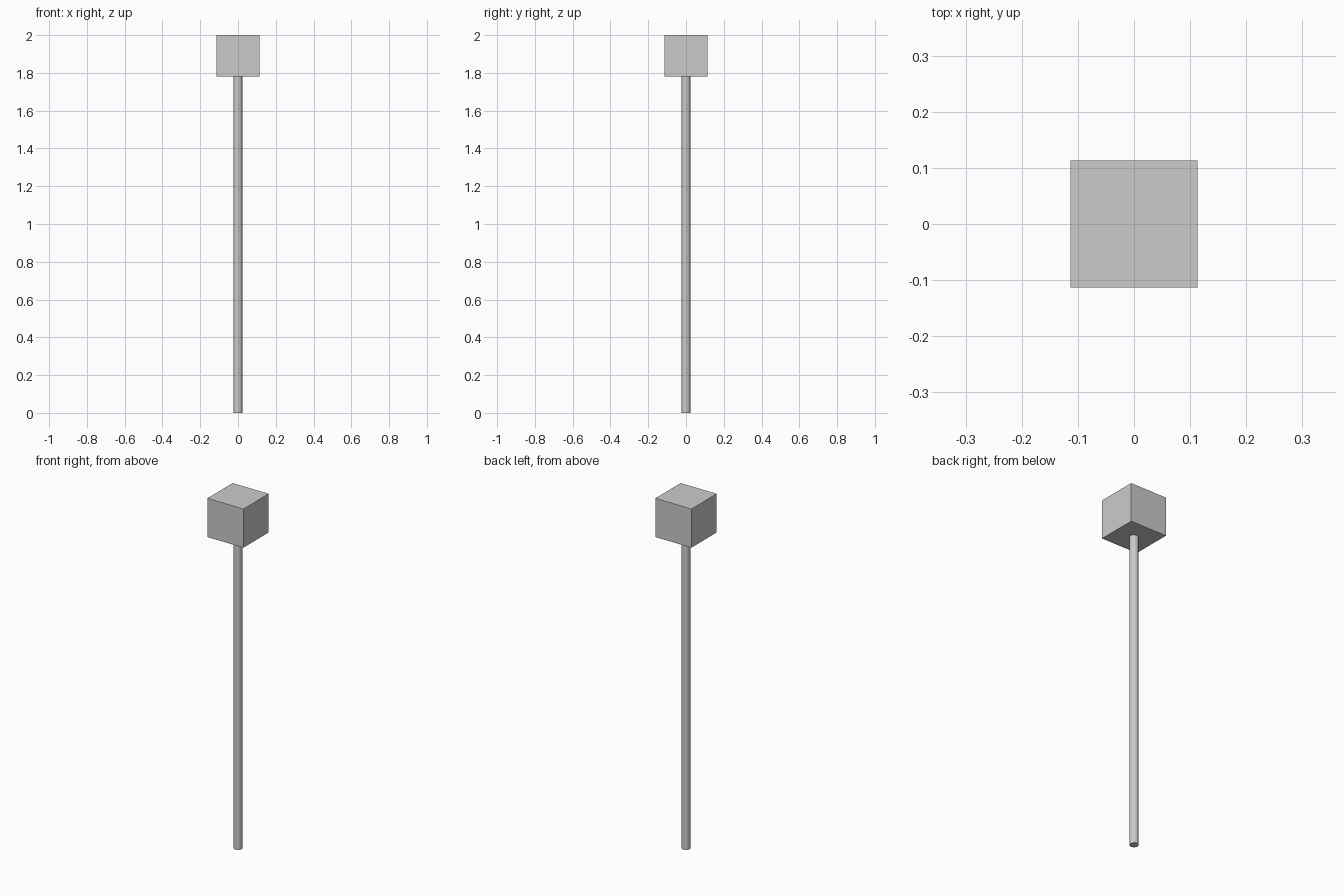
import bpy

if "Cube" in bpy.data.objects:
    bpy.data.objects.remove(bpy.data.objects["Cube"])

HEAD_W = 0.227
HEAD_BOTTOM, TOP = 1.78, 2.0

# long round handle, flat faceted sides
bpy.ops.mesh.primitive_cylinder_add(vertices=16, radius=0.0235, depth=HEAD_BOTTOM,
                                    location=(0, 0, HEAD_BOTTOM / 2))
bpy.context.object.name = "handle"

# block head on top of the handle
bpy.ops.mesh.primitive_cube_add(size=1, location=(0, 0, (HEAD_BOTTOM + TOP) / 2))
head = bpy.context.object
head.name = "block_head"
head.scale = (HEAD_W, HEAD_W, TOP - HEAD_BOTTOM)
bpy.ops.object.transform_apply(location=False, rotation=False, scale=True)
